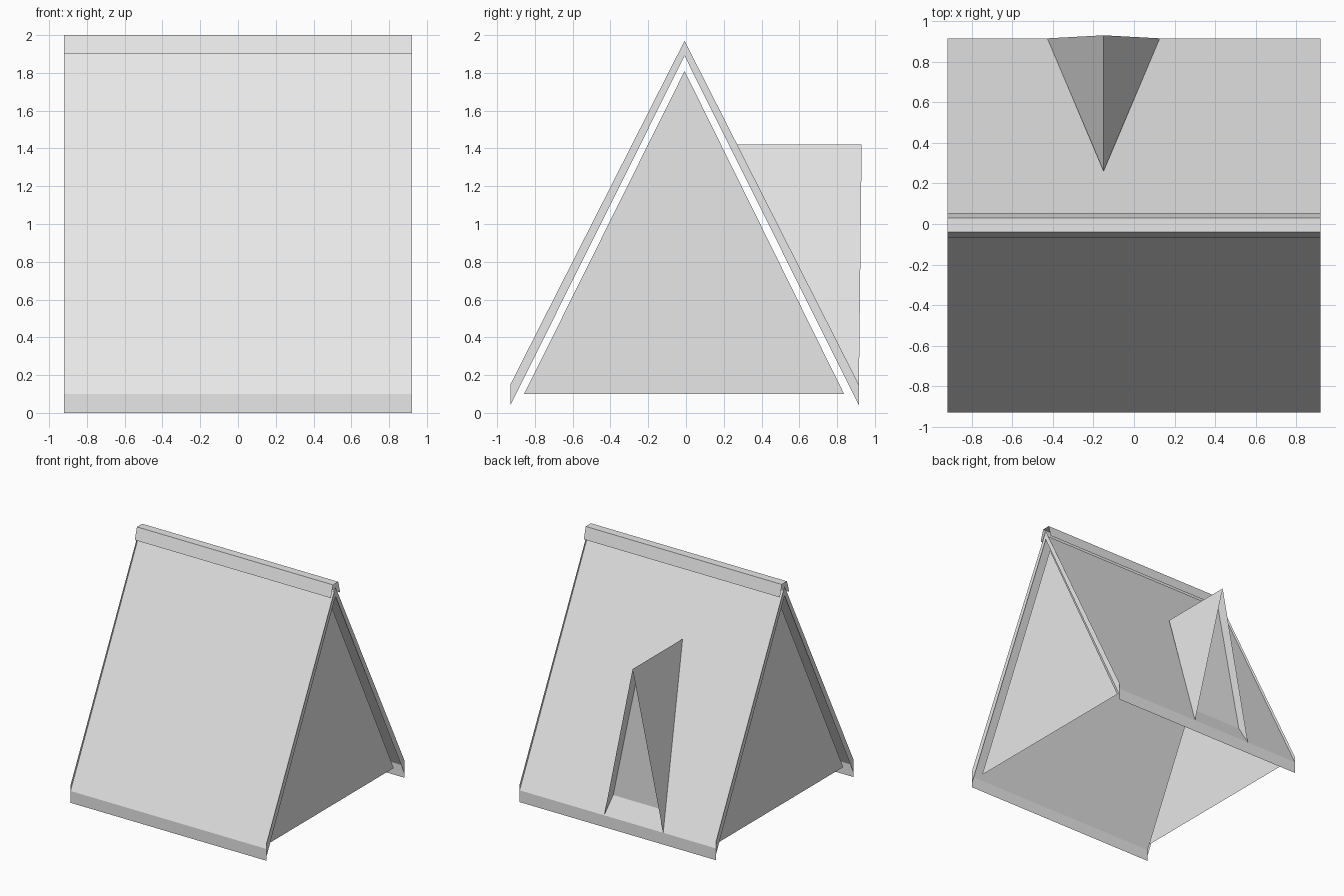
import bpy

if "Cube" in bpy.data.objects:
    bpy.data.objects.remove(bpy.data.objects["Cube"])

# Main dimensions
HX = 0.92               # half length along the ridge
CY, HY = -0.0075, 0.9225  # roof centre line and half width
EAVE, RIDGE = 0.10, 1.93

grey = bpy.data.materials.new("light_grey")
grey.diffuse_color = (0.8, 0.8, 0.8, 1)
grey.use_nodes = True
grey.node_tree.nodes["Principled BSDF"].inputs["Base Color"].default_value = grey.diffuse_color


def sheet(name, verts, faces):
    """Flat-shaded thin part from a few corner points."""
    mesh = bpy.data.meshes.new(name)
    mesh.from_pydata(verts, [], faces)
    mesh.materials.append(grey)
    obj = bpy.data.objects.new(name, mesh)
    bpy.context.collection.objects.link(obj)
    return obj


def extrude_profile(name, profile):
    """Sweep an open (y, z) profile along the ridge direction."""
    n = len(profile)
    verts = [(x, y, z) for x in (HX, -HX) for y, z in profile]
    faces = [(i, i + n, i + n + 1, i + 1) for i in range(n - 1)]
    return sheet(name, verts, faces)


# Roof slopes with a vertical fascia along each eave
extrude_profile("roof", [(CY - HY, 0), (CY - HY, EAVE), (CY, RIDGE),
                         (CY + HY, EAVE), (CY + HY, 0)])

# Folded cap over the ridge
extrude_profile("ridge_cap", [(-0.07, 1.90), (-0.04, 2.0),
                              (0.03, 2.0), (0.055, 1.90)])

for side, label in ((1, "right"), (-1, "left")):
    # Sloping boards along the roof ends
    x = side * HX
    outer = [(x, CY - HY, 0.15), (x, CY, 1.97), (x, CY + HY, 0.15)]
    inner = [(x, CY - HY, 0.04), (x, CY, 1.89), (x, CY + HY, 0.04)]
    faces = [(0, 3, 4, 1), (1, 4, 5, 2)]
    if side < 0:
        faces = [f[::-1] for f in faces]
    sheet("barge_board_" + label, outer + inner, faces)

    # Recessed triangular end wall
    x = side * 0.875
    wall = [(x, -0.857, 0.10), (x, 0.837, 0.10), (x, CY, 1.81)]
    sheet("gable_wall_" + label, wall, [(0, 1, 2) if side > 0 else (2, 1, 0)])

# Pointed dormer on the back slope
DX, DW, DZ = -0.15, 0.277, 1.42
BACK_Y = CY + HY
sheet("dormer_roof",
      [(DX, 0.26, DZ), (DX, 0.93, DZ),
       (DX + DW, BACK_Y, EAVE), (DX - DW, BACK_Y, EAVE)],
      [(0, 1, 2), (0, 3, 1)])

# Recessed dormer front, standing on the roof slope
t = 0.115
py, pz = BACK_Y - t * (BACK_Y - 0.26), EAVE + t * (DZ - EAVE)
pw = DW * (1 - t)
sheet("dormer_front",
      [(DX + pw, py, pz), (DX - pw, py, pz), (DX, py, DZ)], [(0, 1, 2)])
